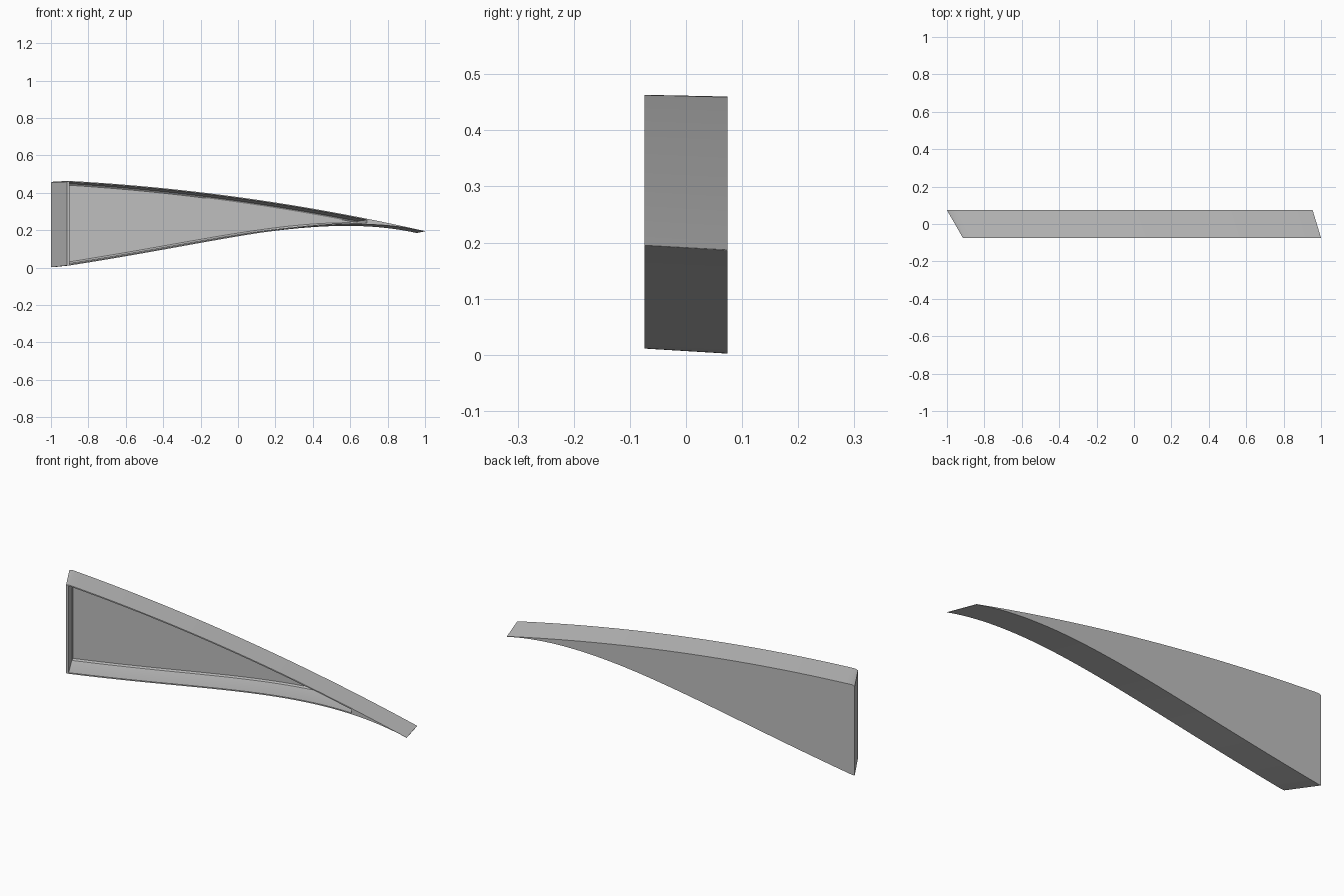
import bpy, bmesh, math

cube = bpy.data.objects.get("Cube")
if cube:
    bpy.data.objects.remove(cube)

HALF_DEPTH = 0.074
WALL = 0.006
T_START, T_END = 0.008, 0.838   # ends of the pocket along the length
KNOTS = [(-0.915, 0.012), (-0.45, 0.09), (0, 0.17), (0.45, 0.228), (1, 0.197)]


def lower_curve(x):
    """Smooth curve through the knots."""
    total = 0
    for xi, zi in KNOTS:
        term = zi
        for xj, _ in KNOTS:
            if xj != xi:
                term *= (x - xj) / (xi - xj)
        total += term
    return total


def upper_curve(x):
    s = x + 0.915
    return 0.467 - 0.0536 * s - 0.0454 * s * s


def section(t, v, inset=0.0):
    """Bottom and top points at length t and depth v (0 front, 1 back)."""
    xf = -0.915 + 1.915 * t
    x = xf + v * (-0.085 + 0.04 * t)
    y = HALF_DEPTH * (2 * v - 1)
    low = lower_curve(xf) - 0.009 * v
    high = max(upper_curve(xf) - v * (0.003 + 0.005 * t), low + 0.001)
    inset = min(inset, 0.42 * (high - low))
    return (x, y, low + inset - 0.003), (x, y, high - inset - 0.003)


# Stations along the length, with one exactly at each pocket end
inner_n, tip_n = 36, 10
ts = [0] + [T_START + (T_END - T_START) * i / inner_n for i in range(inner_n + 1)]
ts += [T_END + (1 - T_END) * i / tip_n for i in range(1, tip_n + 1)]
k = inner_n + 1

bm = bmesh.new()


def column(stations, v, inset=0.0, shift=0.0):
    """Pairs of bottom and top vertices along the length."""
    pairs = []
    for i, t in enumerate(stations):
        move = shift if i == 0 else -shift if i == len(stations) - 1 else 0
        pairs.append([bm.verts.new(p) for p in section(t + move, v, inset)])
    return pairs


def strip(a, b, side):
    for i in range(len(a) - 1):
        bm.faces.new((a[i][side], a[i + 1][side], b[i + 1][side], b[i][side]))


def span(a):
    for p, q in zip(a, a[1:]):
        bm.faces.new((p[0], q[0], q[1], p[1]))


# Outer skin: top, underside, back and both ends
front, back = column(ts, 0), column(ts, 1)
for pair in (front[0], back[0]):
    pair[0].co.z += 0.002
    pair[1].co.z -= 0.006
for side in (0, 1):
    strip(front, back, side)
span(back)
for i in (0, -1):
    bm.faces.new((front[i][0], front[i][1], back[i][1], back[i][0]))

# Thin rim around the pocket and the solid tip
pocket_ts = ts[1:k + 1]
rim = column(pocket_ts, 0, WALL)
for side in (0, 1):
    strip(front[1:k + 1], rim, side)
    bm.faces.new((front[0][side], front[1][side], rim[0][side]))
bm.faces.new((front[0][0], rim[0][0], rim[0][1], front[0][1]))
bm.faces.new((front[k][0], front[k + 1][0], front[k + 1][1],
              front[k][1], rim[-1][1], rim[-1][0]))
span(front[k + 1:])

# Pocket walls with a rounded foot, then the floor
last = rim
for v, inset, shift in ((0.8, WALL, 0), (0.86, 0.008, 0.001), (0.9, 0.016, 0.004)):
    level = column(pocket_ts, v, inset, shift)
    for side in (0, 1):
        strip(last, level, side)
    for i in (0, -1):
        bm.faces.new((last[i][0], last[i][1], level[i][1], level[i][0]))
    last = level
span(last)

bmesh.ops.recalc_face_normals(bm, faces=bm.faces)
mesh = bpy.data.meshes.new("hollow_blade")
bm.to_mesh(mesh)
bm.free()
blade = bpy.data.objects.new("hollow_blade", mesh)
bpy.context.collection.objects.link(blade)

# Plain grey finish
grey = bpy.data.materials.new("plain_grey")
grey.use_nodes = True
colour = (0.52, 0.52, 0.52, 1)
grey.diffuse_color = colour
grey.node_tree.nodes["Principled BSDF"].inputs["Base Color"].default_value = colour
mesh.materials.append(grey)

bpy.ops.object.select_all(action="DESELECT")
blade.select_set(True)
bpy.context.view_layer.objects.active = blade
bpy.ops.object.shade_smooth_by_angle(angle=math.radians(30))
